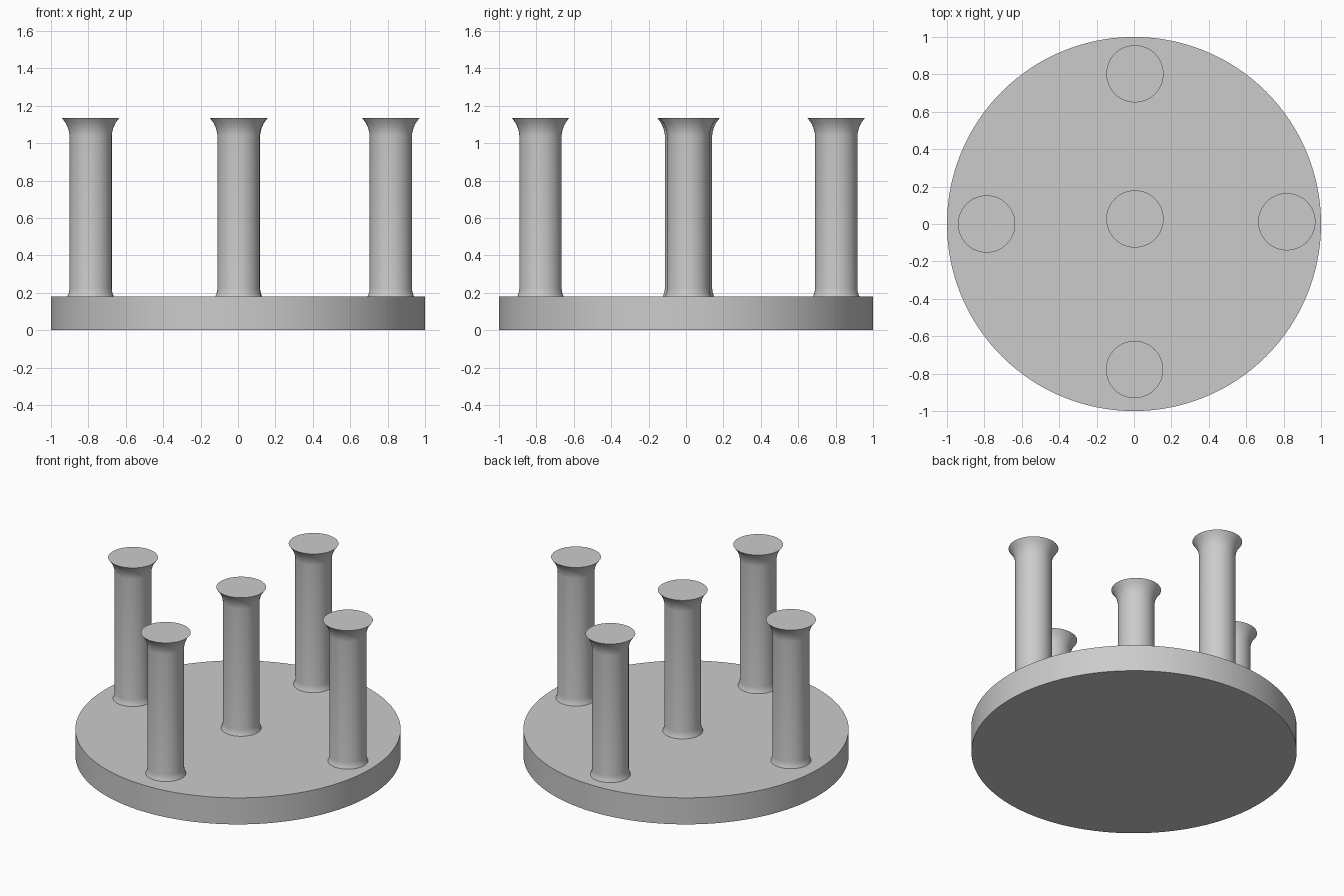
import bpy
import bmesh
import math

cube = bpy.data.objects.get("Cube")
if cube:
    bpy.data.objects.remove(cube)

# One plain grey for every part
grey = bpy.data.materials.new("plain grey")
grey.use_nodes = True
colour = (0.6, 0.6, 0.6, 1)
grey.diffuse_color = colour
grey.node_tree.nodes["Principled BSDF"].inputs["Base Color"].default_value = colour


def lathe(name, profile, location, sides):
    """Revolve a (radius, height) profile, closed with flat caps."""
    bm = bmesh.new()
    rings = []
    for r, z in profile:
        angles = [math.tau * i / sides for i in range(sides)]
        rings.append([bm.verts.new((r * math.cos(a), r * math.sin(a), z)) for a in angles])
    for low, high in zip(rings, rings[1:]):
        for i in range(sides):
            j = (i + 1) % sides
            bm.faces.new((low[i], low[j], high[j], high[i]))
    bm.faces.new(rings[0][::-1])
    bm.faces.new(rings[-1])
    mesh = bpy.data.meshes.new(name)
    bm.to_mesh(mesh)
    bm.free()
    mesh.materials.append(grey)
    obj = bpy.data.objects.new(name, mesh)
    obj.location = location
    bpy.context.collection.objects.link(obj)
    bpy.ops.object.select_all(action="DESELECT")
    obj.select_set(True)
    bpy.context.view_layer.objects.active = obj
    bpy.ops.object.shade_smooth_by_angle(angle=math.radians(40))
    return obj


BASE_TOP = 0.18

# Round base plate
lathe("base_plate", [(1, 0), (1, BASE_TOP)], (0, 0, 0), 128)

# Columns with a small foot flare and a wide top flare
column_profile = [
    (0.124, 0), (0.119, 0.012), (0.115, 0.026), (0.113, 0.042),
    (0.113, 0.86), (0.115, 0.877), (0.121, 0.9), (0.133, 0.927), (0.153, 0.954),
]
columns = {
    "center_column": (0.005, 0.027),
    "back_column": (0.005, 0.803),
    "front_column": (0.003, -0.778),
    "right_column": (-0.788, 0),
    "left_column": (0.817, 0.012),
}
for name, (x, y) in columns.items():
    lathe(name, column_profile, (x, y, BASE_TOP), 64)
